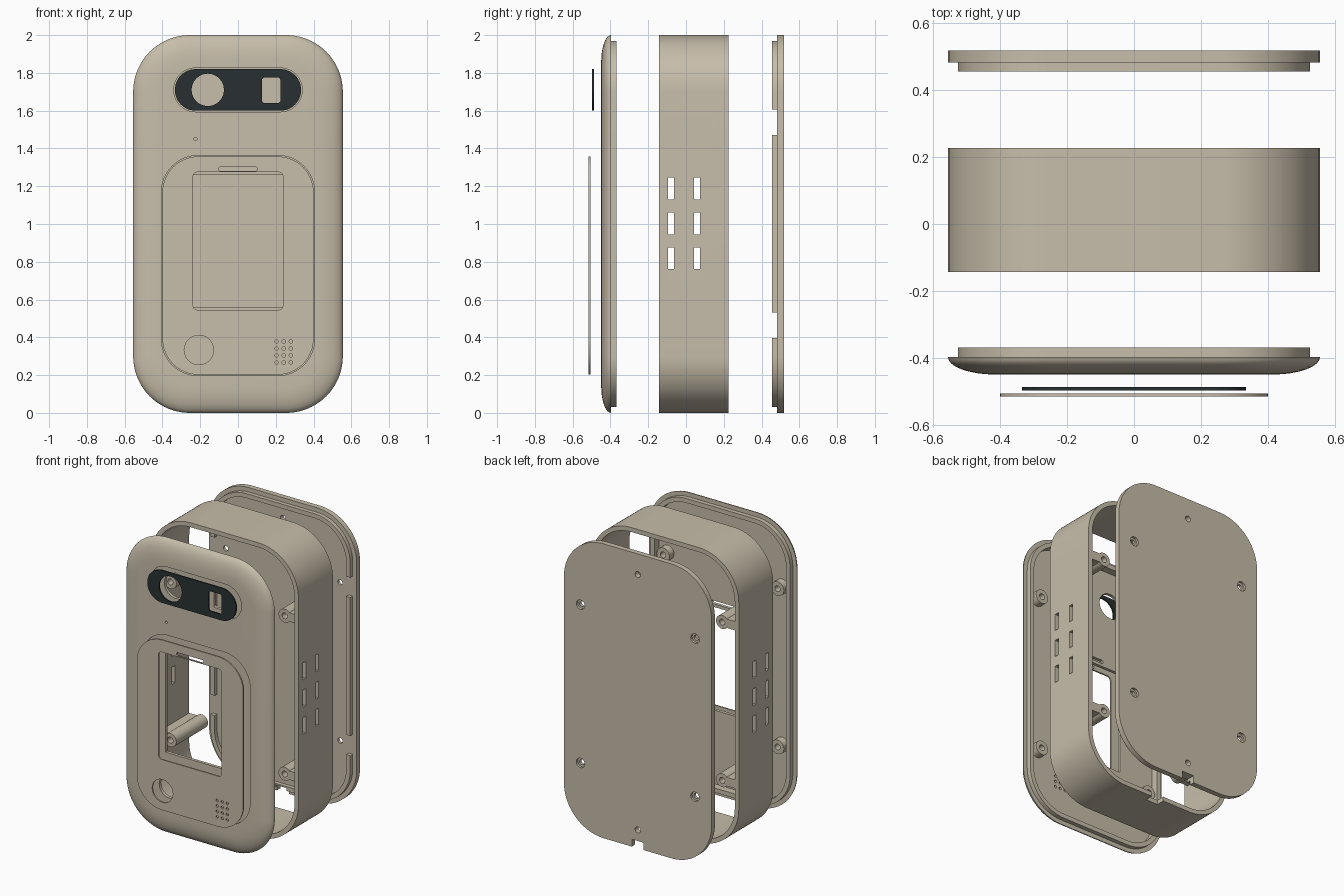
import bpy, bmesh
from math import sin, cos, pi

if "Cube" in bpy.data.objects:
    bpy.data.objects.remove(bpy.data.objects["Cube"], do_unlink=True)

W, H, R = 1.11, 2.0, 0.30      # case width, height and corner radius
LIP = 0.03                     # wall thickness, also lip inset


def outline(x, z, w, h, r, seg=12):
    """Rounded rectangle in the xz plane; r = w/2 = h/2 gives a circle."""
    pts = []
    for i, (sx, sz) in enumerate(((1, 1), (-1, 1), (-1, -1), (1, -1))):
        for k in range(seg + 1):
            a = (i + k / seg) * pi / 2
            pts.append((x + sx * (w / 2 - r) + r * cos(a),
                        z + sz * (h / 2 - r) + r * sin(a)))
    return pts


def case_outline(inset=0.0):
    return outline(0, H / 2, W - 2 * inset, H - 2 * inset, R - inset, 20)


def disc(x, z, r):
    return outline(x, z, 2 * r, 2 * r, r, 6)


def loft(name, layers):
    """Closed solid through a list of (y, outline) layers."""
    bm = bmesh.new()
    rings = [[bm.verts.new((x, y, z)) for x, z in pts] for y, pts in layers]
    n = len(rings[0])
    for a, b in zip(rings, rings[1:]):
        for i in range(n):
            j = (i + 1) % n
            bm.faces.new((a[i], a[j], b[j], b[i]))
    bm.faces.new(rings[0])
    bm.faces.new(rings[-1])
    bmesh.ops.remove_doubles(bm, verts=bm.verts[:], dist=1e-5)
    bmesh.ops.recalc_face_normals(bm, faces=bm.faces[:])
    mesh = bpy.data.meshes.new(name)
    bm.to_mesh(mesh)
    bm.free()
    obj = bpy.data.objects.new(name, mesh)
    bpy.context.collection.objects.link(obj)
    return obj


def combine(obj, pts, y0, y1, operation="DIFFERENCE"):
    """Cut or add a prism with the given outline between y0 and y1."""
    tool = loft("tool", [(y0, pts), (y1, pts)])
    mod = obj.modifiers.new("Boolean", "BOOLEAN")
    mod.operation, mod.solver, mod.object = operation, "EXACT", tool
    bpy.context.view_layer.objects.active = obj
    bpy.ops.object.modifier_apply(modifier=mod.name)
    mesh = tool.data
    bpy.data.objects.remove(tool, do_unlink=True)
    bpy.data.meshes.remove(mesh)


def material(name, color):
    mat = bpy.data.materials.new(name)
    mat.use_nodes = True
    mat.diffuse_color = color
    bsdf = mat.node_tree.nodes["Principled BSDF"]
    bsdf.inputs["Base Color"].default_value = color
    bsdf.inputs["Roughness"].default_value = 0.6
    return mat


def finish(obj, mat):
    obj.data.materials.clear()
    obj.data.materials.append(mat)
    bpy.ops.object.select_all(action="DESELECT")
    obj.select_set(True)
    bpy.context.view_layer.objects.active = obj
    bpy.ops.object.shade_smooth_by_angle(angle=pi / 6)


beige = material("beige_plastic", (0.57, 0.51, 0.40, 1))
dark = material("dark_lens", (0.022, 0.03, 0.031, 1))

# Openings shared between the front shell and the parts mounted on it
screws = [(sx * 0.43, z) for sx in (-1, 1) for z in (0.465, 1.54)]
lens_holes = [disc(-0.16, 1.71, 0.086), outline(0.176, 1.708, 0.096, 0.135, 0.012)]
panel_holes = [outline(0, 1.292, 0.205, 0.022, 0.01), disc(-0.207, 0.333, 0.078)]
panel_holes += [disc(0.204 + 0.038 * i, 0.267 + 0.037 * j, 0.009)
                for i in range(3) for j in range(4)]

# Front shell: domed edge, stepped lip, hollow back
BACK, FRONT, EDGE = -0.368, -0.449, -0.397
layers = [(EDGE - (EDGE - FRONT) * cos(t * pi / 16),
           case_outline(0.14 * (1 - sin(t * pi / 16)))) for t in range(9)]
layers += [(EDGE, case_outline(LIP)), (BACK, case_outline(LIP))]
front_shell = loft("front_shell", layers)
combine(front_shell, case_outline(2 * LIP), -0.418, -0.3)
for x, z in screws:
    combine(front_shell, disc(x, z, 0.048), -0.425, BACK, "UNION")
    combine(front_shell, disc(x, z, 0.02), -0.42, -0.3)
combine(front_shell, outline(0, 0.78, 0.812, 1.166, 0.196), -0.5, -0.439)
combine(front_shell, outline(0, 1.71, 0.68, 0.232, 0.116), -0.5, -0.439)
window = outline(0, 0.91, 0.476, 0.70, 0.004)
mic = disc(-0.225, 1.45, 0.008)
for hole in lens_holes + panel_holes + [window, mic]:
    combine(front_shell, hole, -0.5, -0.3)
finish(front_shell, beige)

# Thin front panel with screen window, button and speaker holes
front_panel = loft("front_panel", [(y, outline(0, 0.78, 0.80, 1.155, 0.19))
                                   for y in (-0.515, -0.505)])
for hole in panel_holes + [outline(0, 0.91, 0.476, 0.73, 0.025)]:
    combine(front_panel, hole, -0.6, -0.45)
finish(front_panel, beige)

# Dark lens strip
lens_strip = loft("lens_strip", [(y, outline(0, 1.71, 0.668, 0.22, 0.11))
                                 for y in (-0.497, -0.487)])
for hole in lens_holes:
    combine(lens_strip, hole, -0.6, -0.45)
finish(lens_strip, dark)

# Middle body: open ring with screw posts, side vents and a cable notch
Y0, Y1 = -0.143, 0.226
body_ring = loft("body_ring", [(Y0, case_outline()), (Y1, case_outline())])
combine(body_ring, case_outline(LIP), -1, 1)
for x, z in screws:
    side = 1 if x > 0 else -1
    combine(body_ring, outline(side * 0.483, z, 0.106, 0.06, 0), Y0 + LIP, Y1, "UNION")
    combine(body_ring, disc(x, z, 0.046), Y0 + LIP, Y1, "UNION")
    combine(body_ring, disc(x, z, 0.02), -1, 1)
for z in (0.818, 1.003, 1.188):
    for y in (-0.079, 0.058):
        combine(body_ring, outline(0, z, 1.4, 0.115, 0), y - 0.016, y + 0.016)
combine(body_ring, outline(0, 0, 0.09, 0.14, 0), 0.17, 0.3)
finish(body_ring, beige)

# Back plate: lip interrupted at the posts, counterbored screw holes
P0, P1, P2 = 0.455, 0.482, 0.518
back_plate = loft("back_plate", [(P0, case_outline(LIP)), (P1, case_outline(LIP)),
                                 (P1, case_outline()), (P2, case_outline())])
combine(back_plate, case_outline(2 * LIP), 0.4, P1)
for z in (0.465, 1.54):
    combine(back_plate, outline(0, z, 1.4, 0.135, 0), 0.4, P1)
for x, z in screws:
    combine(back_plate, disc(x, z, 0.032), P2 - 0.016, 0.6)
    combine(back_plate, disc(x, z, 0.018), 0.4, 0.6)
for z in (0.125, 1.86):
    combine(back_plate, disc(0, z, 0.02), 0.4, 0.6)
combine(back_plate, outline(0, 0, 0.09, 0.1, 0), 0.4, 0.6)
finish(back_plate, beige)
